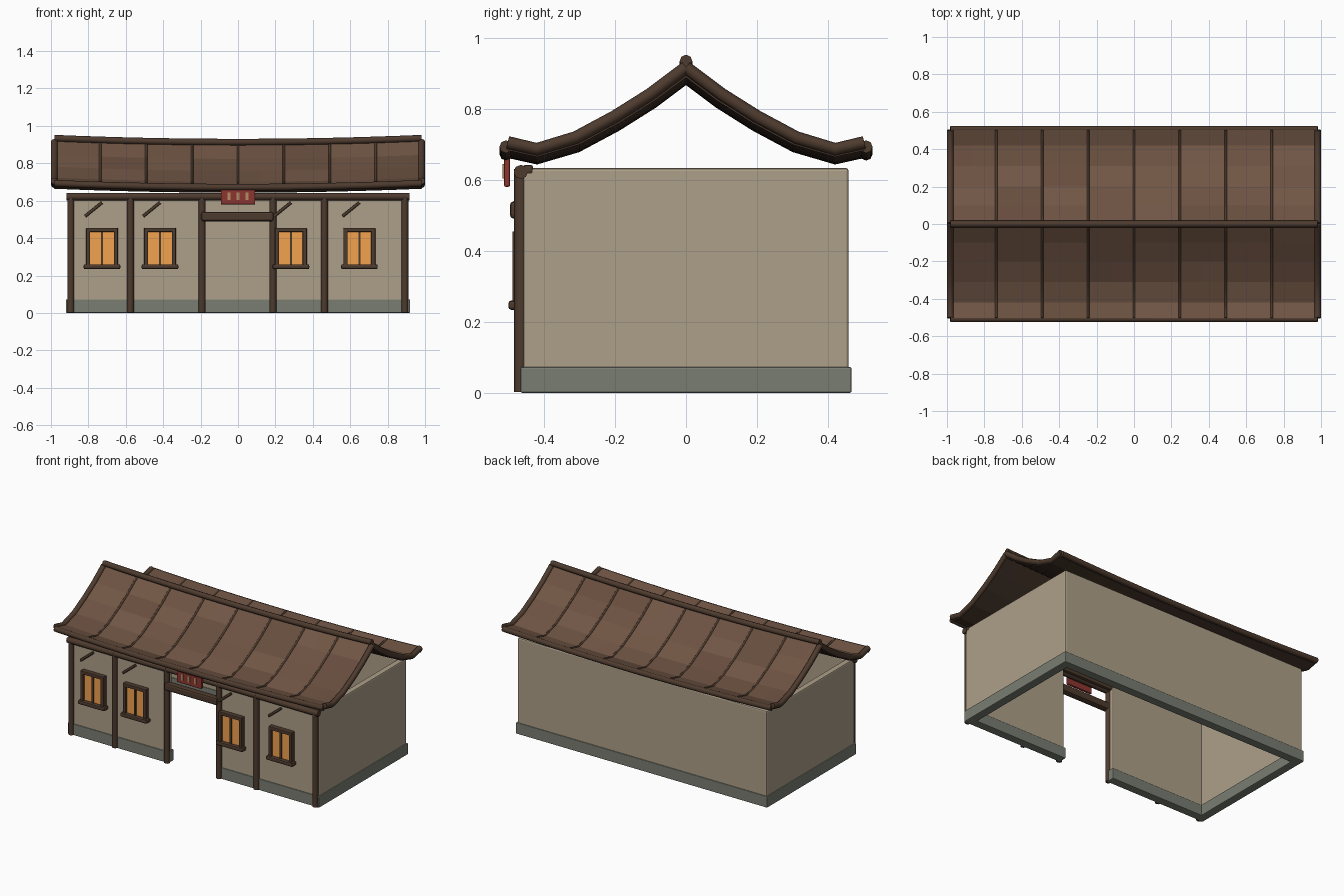
import bpy, bmesh, random
from mathutils import Vector

if "Cube" in bpy.data.objects:
    bpy.data.objects.remove(bpy.data.objects["Cube"])

random.seed(4)


def material(name, rgb):
    m = bpy.data.materials.new(name)
    m.diffuse_color = (*rgb, 1)
    m.use_nodes = True
    m.node_tree.nodes["Principled BSDF"].inputs["Base Color"].default_value = m.diffuse_color
    return m


WOOD = material("dark_timber", (0.075, 0.043, 0.027))
PLASTER = material("plaster", (0.42, 0.35, 0.25))
STONE = material("stone_base", (0.19, 0.205, 0.165))
GLOW = material("window_glow", (0.90, 0.36, 0.08))
RED = material("sign_red", (0.27, 0.035, 0.03))
TAN = material("sign_tan", (0.45, 0.27, 0.13))
TILES = [material("tile_%d" % i, c) for i, c in enumerate(
    [(0.15, 0.084, 0.054), (0.165, 0.093, 0.06), (0.135, 0.075, 0.048)])]
UNDER = material("roof_underside", (0.06, 0.035, 0.023))


def add_mesh(name, bm, mats):
    me = bpy.data.meshes.new(name)
    bm.to_mesh(me)
    bm.free()
    for m in mats:
        me.materials.append(m)
    ob = bpy.data.objects.new(name, me)
    bpy.context.collection.objects.link(ob)
    return ob


def box(name, x, y, z, mat, bevel=0.0):
    """Box from (min, max) ranges with a chamfered edge."""
    bm = bmesh.new()
    bmesh.ops.create_cube(bm, size=1)
    for v in bm.verts:
        v.co = Vector([(a + b) / 2 + c * (b - a) for c, (a, b) in zip(v.co, (x, y, z))])
    if bevel:
        bmesh.ops.bevel(bm, geom=bm.edges[:], offset=bevel, segments=2,
                        profile=0.5, affect='EDGES')
    return add_mesh(name, bm, [mat])


def tube(name, points, radius, mat):
    """Eight-sided bar along a path."""
    cu = bpy.data.curves.new(name, 'CURVE')
    cu.dimensions = '3D'
    cu.bevel_depth = radius
    cu.bevel_resolution = 2
    cu.use_fill_caps = True
    sp = cu.splines.new('POLY')
    sp.points.add(len(points) - 1)
    for p, co in zip(sp.points, points):
        p.co = (*co, 1)
    cu.materials.append(mat)
    ob = bpy.data.objects.new(name, cu)
    bpy.context.collection.objects.link(ob)
    bpy.ops.object.select_all(action='DESELECT')
    ob.select_set(True)
    bpy.context.view_layer.objects.active = ob
    bpy.ops.object.convert(target='MESH')
    return ob


# Walls and stone base, open at the doorway and below the roof
W, D, H, T = 0.912, 0.458, 0.633, 0.04
DOOR = 0.19
panels = {
    "side_wall_left": ((-W, -W + T), (-D, D)),
    "side_wall_right": ((W - T, W), (-D, D)),
    "back_wall": ((-W, W), (D - T, D)),
    "front_wall_left": ((-W, -DOOR), (-D, -D + T)),
    "front_wall_right": ((DOOR, W), (-D, -D + T)),
}
for name, (px, py) in panels.items():
    box(name, px, py, (0.005, H), PLASTER, 0.008)
    g = 0.008
    box(name.replace("wall", "base"), (px[0] - g, px[1] + g), (py[0] - g, py[1] + g),
        (0, 0.073), STONE, 0.005)

# Front timber frame
FY = -0.465
for i, x in enumerate((-0.894, -0.575, -0.193, 0.187, 0.462, 0.892)):
    tube("front_post_%d" % i, [(x, FY, 0.003), (x, FY, 0.63)], 0.0185, WOOD)
tube("front_top_beam", [(-0.918, FY, 0.622), (0.918, FY, 0.622)], 0.02, WOOD)
box("top_beam_backing", (-0.915, 0.915), (-0.46, -0.43), (0.615, 0.642), WOOD, 0.008)
box("door_lintel", (-0.197, 0.19), (-0.496, -0.45), (0.49, 0.54), WOOD, 0.012)

# Windows with frame, two panes, sill and slanted brace
for i, x in enumerate((-0.727, -0.417, 0.283, 0.649)):
    n = "window_%d_" % i
    box(n + "panes", (x - 0.07, x + 0.07), (-0.475, -0.455), (0.26, 0.44), GLOW)
    for s in (-1, 1):
        c = x + s * 0.074
        box(n + "jamb", (c - 0.011, c + 0.011), (-0.489, -0.455), (0.255, 0.455), WOOD, 0.004)
    box(n + "head", (x - 0.085, x + 0.085), (-0.489, -0.455), (0.433, 0.455), WOOD, 0.004)
    box(n + "mullion", (x - 0.006, x + 0.006), (-0.483, -0.455), (0.26, 0.44), WOOD)
    box(n + "sill", (x - 0.098, x + 0.098), (-0.5, -0.455), (0.234, 0.26), WOOD, 0.008)
    tube(n + "brace", [(x - 0.09, -0.476, 0.517), (x, -0.476, 0.59)], 0.008, WOOD)

# Hanging sign board with plain bars
box("sign_board", (-0.092, 0.092), (-0.512, -0.495), (0.58, 0.662), RED, 0.005)
for x in (-0.048, 0.0, 0.048):
    box("sign_bar", (x - 0.007, x + 0.007), (-0.516, -0.508), (0.603, 0.645), TAN)

# Curved roof: profile (distance from ridge, height at the gable), sagging mid-length
PROFILE = [(0, 0.92), (0.1, 0.845), (0.2, 0.782), (0.31, 0.723), (0.42, 0.69), (0.502, 0.709)]
END, COLS, SUB = 0.982, 8, 2
XS = [-END + 2 * END * i / (COLS * SUB) for i in range(COLS * SUB + 1)]


def sag(x):
    return -0.021 * (1 - (x / END) ** 2)


def slope(x, side, lift=0.0):
    return [(x, side * y, z + sag(x) + lift) for y, z in PROFILE]


for side, label in ((-1, "front"), (1, "back")):
    # Tiled slab
    bm = bmesh.new()
    grid = [[bm.verts.new(p) for p in slope(x, side)] for x in XS]
    tint = {}
    for i in range(len(XS) - 1):
        for j in range(len(PROFILE) - 1):
            f = bm.faces.new((grid[i][j], grid[i + 1][j], grid[i + 1][j + 1], grid[i][j + 1]))
            f.normal_update()
            if f.normal.z < 0:
                f.normal_flip()
            f.material_index = tint.setdefault((i // SUB, j), random.randrange(3))
    roof = add_mesh(label + "_roof", bm, TILES + [UNDER] * 3)
    mod = roof.modifiers.new("thickness", 'SOLIDIFY')
    mod.thickness = 0.026
    mod.offset = -1
    mod.material_offset = 3
    mod.material_offset_rim = 3

    # Ribs between tile columns, gable edges and eave roll
    for k in range(1, COLS):
        tube(label + "_roof_rib", slope(XS[k * SUB], side, -0.001), 0.007, WOOD)
    for s in (-1, 1):
        tube(label + "_gable_edge", slope(s * END, side, -0.004), 0.018, WOOD)
    tube(label + "_eave_roll", [(x, side * 0.507, 0.693 + sag(x)) for x in XS], 0.018, WOOD)

# Ridge roll
tube("ridge_roll", [(x, 0, 0.934 + sag(x)) for x in XS], 0.018, WOOD)
